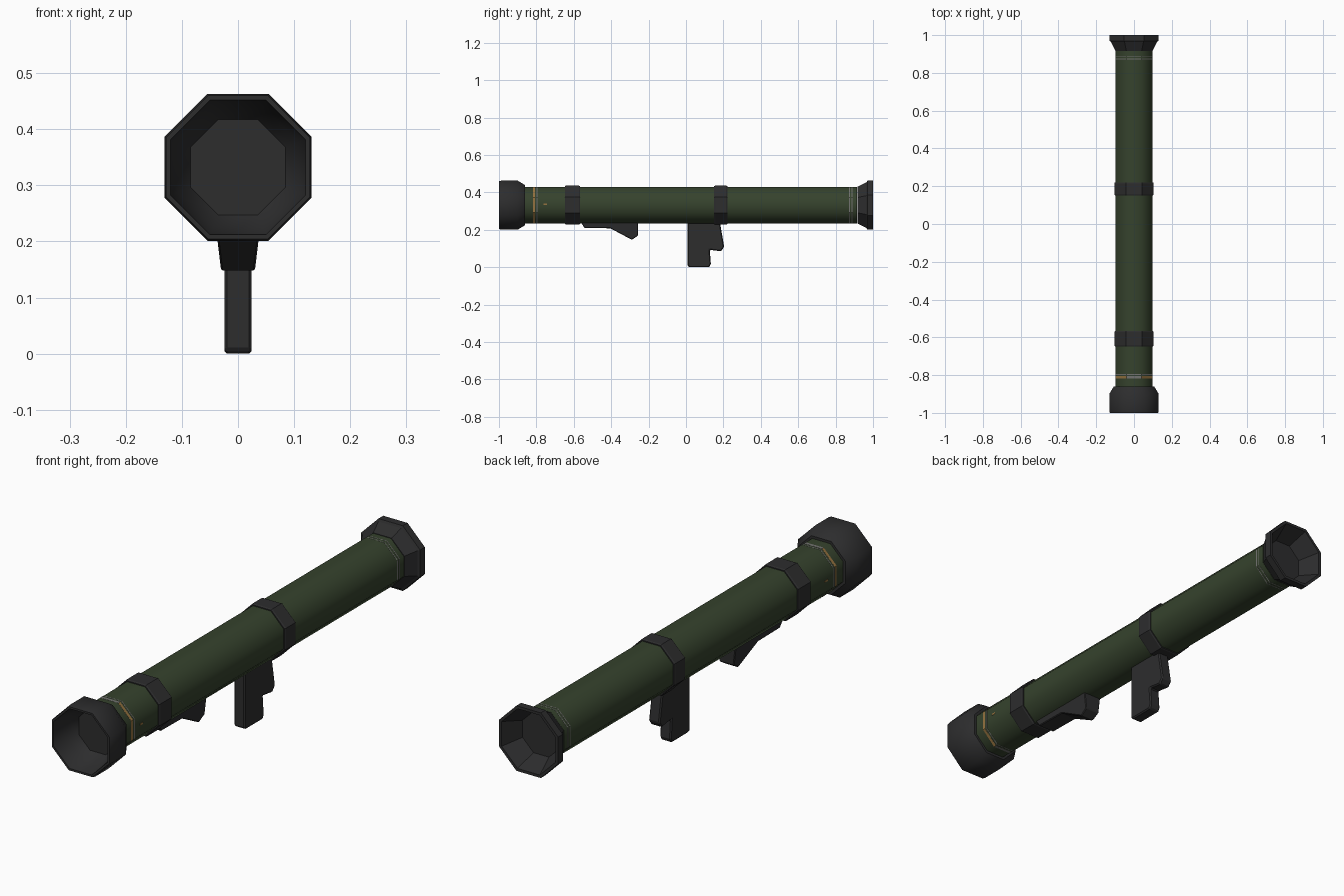
import bpy, bmesh, math

if "Cube" in bpy.data.objects:
    bpy.data.objects.remove(bpy.data.objects["Cube"])

CZ = 0.332  # height of the tube axis


def material(name, rgb):
    m = bpy.data.materials.new(name)
    m.diffuse_color = (*rgb, 1)
    m.use_nodes = True
    m.node_tree.nodes["Principled BSDF"].inputs["Base Color"].default_value = m.diffuse_color
    return m


GREEN = material("olive green", (0.036, 0.055, 0.026))
DARK = material("charcoal", (0.026, 0.026, 0.027))
TAN = material("tan stripe", (0.30, 0.17, 0.05))
GREY = material("pale grey stripe", (0.17, 0.17, 0.16))


def finish(name, bm, mats, smooth=None):
    bmesh.ops.recalc_face_normals(bm, faces=bm.faces)
    me = bpy.data.meshes.new(name)
    bm.to_mesh(me)
    bm.free()
    ob = bpy.data.objects.new(name, me)
    bpy.context.collection.objects.link(ob)
    for m in mats:
        me.materials.append(m)
    if smooth:
        bpy.ops.object.select_all(action='DESELECT')
        ob.select_set(True)
        bpy.context.view_layer.objects.active = ob
        bpy.ops.object.shade_smooth_by_angle(angle=math.radians(smooth))
    return ob


def octagon_lathe(name, profile, mats, smooth=None, side_mat=False):
    """Eight-sided turned part along y; profile holds (y, apothem)."""
    bm = bmesh.new()
    rings = []
    for y, a in profile:
        r = a / math.cos(math.pi / 8)
        rings.append([bm.verts.new((r * math.cos(math.pi / 8 + k * math.pi / 4), y,
                                    CZ + r * math.sin(math.pi / 8 + k * math.pi / 4)))
                      for k in range(8)])
    for a, b in zip(rings, rings[1:]):
        for k in range(8):
            bm.faces.new((a[k], a[(k + 1) % 8], b[(k + 1) % 8], b[k]))
    bm.faces.new(rings[0])
    bm.faces.new(rings[-1])
    if side_mat:  # right and left facets take the second colour
        for f in bm.faces:
            if abs(f.calc_center_median().x) > 0.05:
                f.material_index = 1
    return finish(name, bm, mats, smooth)


def side_profile(name, pts, half_width, bevel=0.005):
    """Extrude a (y, z) outline across x; half_width is a function of z."""
    bm = bmesh.new()
    l = [bm.verts.new((-half_width(z), y, z)) for y, z in pts]
    r = [bm.verts.new((half_width(z), y, z)) for y, z in pts]
    n = len(pts)
    bm.faces.new(l)
    bm.faces.new(r)
    for i in range(n):
        j = (i + 1) % n
        bm.faces.new((l[i], l[j], r[j], r[i]))
    ob = finish(name, bm, [DARK])
    mod = ob.modifiers.new("edge", 'BEVEL')
    mod.width = bevel
    mod.segments = 1
    mod.limit_method = 'ANGLE'
    return ob


# Main tube
octagon_lathe("launch_tube", [(-0.87, 0.097), (0.915, 0.097)], [GREEN], 50)

# Front bell with a tapering hollow
octagon_lathe("front_bell", [
    (-0.86, 0.095), (-0.86, 0.107), (-0.90, 0.131), (-0.985, 0.131), (-1.0, 0.128),
    (-1.0, 0.120), (-0.93, 0.108), (-0.89, 0.085)], [DARK], 46)

# Rear flared bell with a recessed plate
octagon_lathe("rear_bell", [
    (0.917, 0.098), (0.965, 0.122), (0.970, 0.131), (1.0, 0.131),
    (1.0, 0.120), (0.92, 0.083)], [DARK])

# Two clamp bands with chamfered edges
for name, y0, y1 in (("front_band", -0.648, -0.566), ("rear_band", 0.151, 0.221)):
    octagon_lathe(name, [(y0, 0.095), (y0, 0.101), (y0 + 0.006, 0.104),
                         (y1 - 0.006, 0.104), (y1, 0.101), (y1, 0.095)], [DARK])

# Thin painted rings near each end
octagon_lathe("front_stripe", [(-0.818, 0.0975), (-0.806, 0.0975)],
              [GREY, TAN], side_mat=True)
octagon_lathe("front_thin_stripe", [(-0.799, 0.0975), (-0.795, 0.0975)], [GREY])
for y in (0.872, 0.886):
    octagon_lathe("rear_thin_stripe", [(y, 0.0975), (y + 0.004, 0.0975)], [GREY])

# Small paint marks on both sides
for s in (-1, 1):
    bm = bmesh.new()
    bmesh.ops.create_cube(bm, size=1)
    for v in bm.verts:
        v.co = (s * 0.097 + v.co.x * 0.002, -0.752 + v.co.y * 0.018, 0.336 + v.co.z * 0.007)
    finish("side_mark", bm, [TAN])

# Pistol grip with its stepped trigger block
side_profile("pistol_grip", [
    (0.008, 0.25), (0.008, 0.006), (0.02, 0.0), (0.125, 0.0), (0.133, 0.018),
    (0.127, 0.093), (0.187, 0.085), (0.204, 0.108), (0.180, 0.25)],
    lambda z: 0.0245)

# Forward shoulder rest under the tube
side_profile("shoulder_rest", [
    (-0.568, 0.25), (-0.543, 0.210), (-0.405, 0.208), (-0.290, 0.147),
    (-0.257, 0.168), (-0.257, 0.25)],
    lambda z: 0.030 + (z - 0.147) * 0.12, 0.003)
